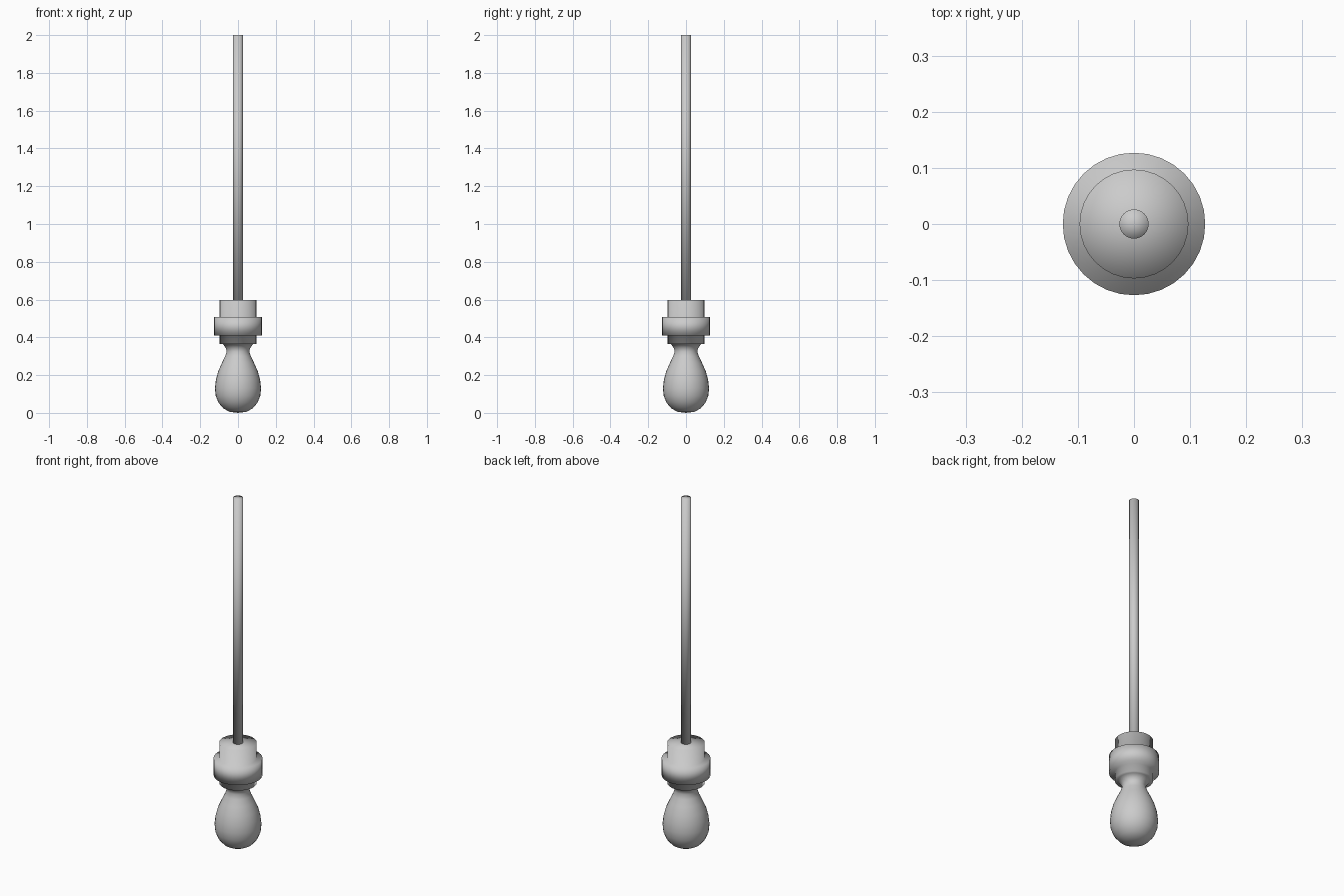
import bpy, bmesh, math

cube = bpy.data.objects.get("Cube")
if cube:
    bpy.data.objects.remove(cube, do_unlink=True)

grey = bpy.data.materials.new("light grey")
grey.use_nodes = True
colour = (0.6, 0.6, 0.6, 1)
grey.diffuse_color = colour
grey.node_tree.nodes["Principled BSDF"].inputs["Base Color"].default_value = colour


def lathe(name, profile, sides=32):
    """Revolve (radius, height) points around z; end points on the axis close it."""
    bm = bmesh.new()
    verts = [bm.verts.new((r, 0, z)) for r, z in profile]
    edges = [bm.edges.new(pair) for pair in zip(verts, verts[1:])]
    bmesh.ops.spin(bm, geom=verts + edges, axis=(0, 0, 1), cent=(0, 0, 0),
                   angle=math.tau, steps=sides)
    bmesh.ops.remove_doubles(bm, verts=bm.verts, dist=0.0001)
    bmesh.ops.recalc_face_normals(bm, faces=bm.faces)
    for face in bm.faces:
        face.smooth = True
    mesh = bpy.data.meshes.new(name)
    bm.to_mesh(mesh)
    bm.free()
    mesh.materials.append(grey)
    obj = bpy.data.objects.new(name, mesh)
    bpy.context.collection.objects.link(obj)
    return obj


# Pear-shaped grip, flared neck and stepped collars
grip = [(0, 0), (0.045, 0.006), (0.078, 0.024), (0.104, 0.055), (0.118, 0.09),
        (0.122, 0.13), (0.117, 0.175), (0.105, 0.22), (0.085, 0.265),
        (0.068, 0.3), (0.06, 0.325), (0.064, 0.342), (0.08, 0.365)]
collars = [(0.097, 0.365), (0.097, 0.41), (0.127, 0.41), (0.127, 0.507),
           (0.097, 0.507), (0.097, 0.597), (0, 0.597)]
lathe("handle", grip + collars)

# Long straight shaft
lathe("shaft", [(0, 0.59), (0.026, 0.59), (0.026, 2), (0, 2)])
